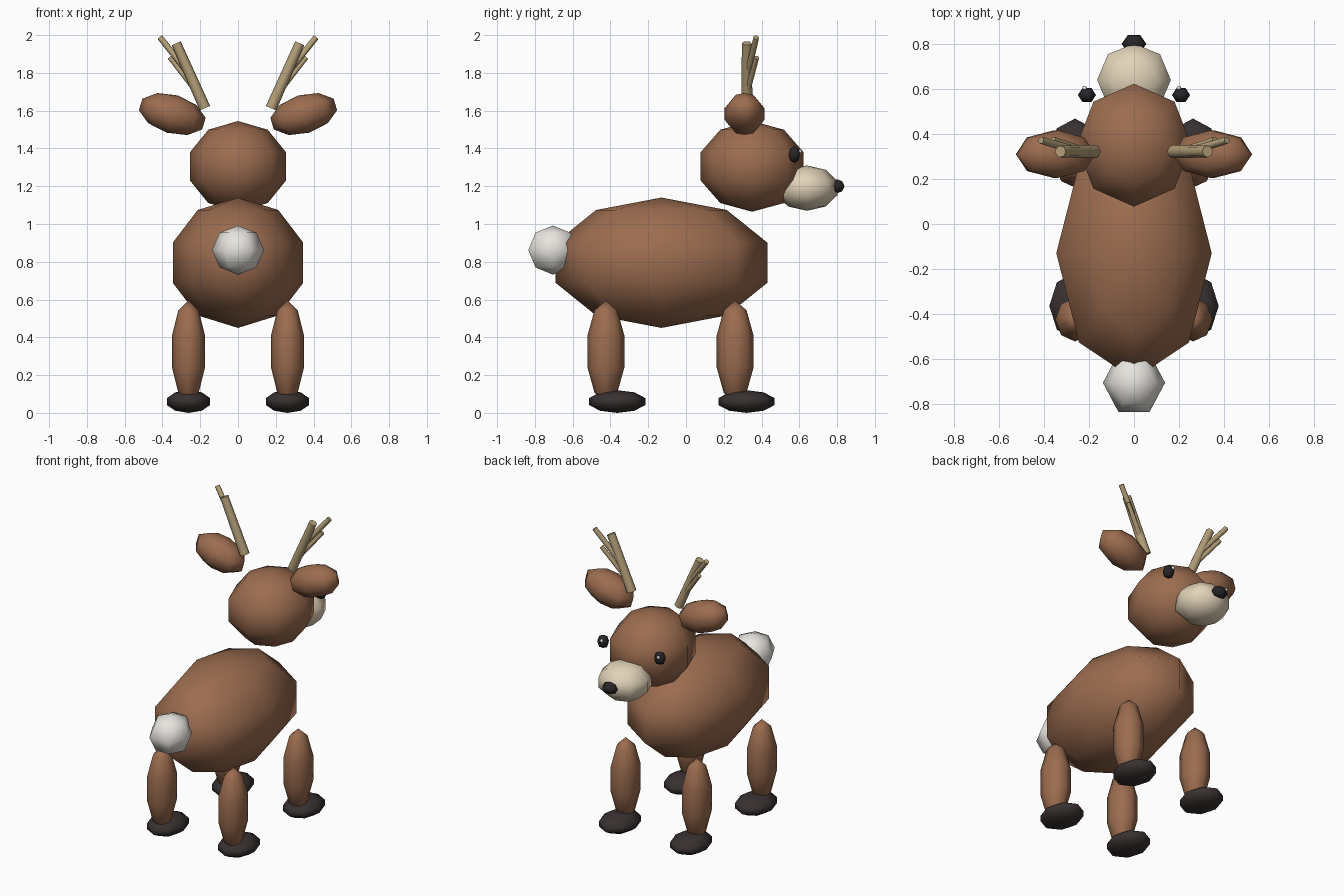
import bpy, bmesh
from math import radians
from mathutils import Matrix, Vector

cube = bpy.data.objects.get("Cube")
if cube:
    bpy.data.objects.remove(cube, do_unlink=True)


def material(name, rgb):
    m = bpy.data.materials.new(name)
    m.use_nodes = True
    m.diffuse_color = (*rgb, 1)
    m.node_tree.nodes["Principled BSDF"].inputs["Base Color"].default_value = (*rgb, 1)
    return m


FUR = material("brown_fur", (0.33, 0.15, 0.078))
CREAM = material("cream_muzzle", (0.76, 0.65, 0.48))
WHITE = material("white_tail", (0.82, 0.80, 0.75))
HORN = material("tan_antler", (0.46, 0.35, 0.19))
HOOF = material("dark_hoof", (0.04, 0.03, 0.03))
BLACK = material("black_nose", (0.02, 0.018, 0.02))
SHINE = material("eye_shine", (0.9, 0.9, 0.9))


def finish(name, bm, mat):
    for f in bm.faces:
        f.smooth = len(f.verts) <= 4
    mesh = bpy.data.meshes.new(name)
    bm.to_mesh(mesh)
    bm.free()
    mesh.materials.append(mat)
    obj = bpy.data.objects.new(name, mesh)
    bpy.context.collection.objects.link(obj)
    return obj


def ball(name, mat, center, radii, segments=8, rings=5, tilt=0):
    """Coarse ellipsoid with corners on the x axis, tilted about y."""
    bm = bmesh.new()
    bmesh.ops.create_uvsphere(bm, u_segments=segments, v_segments=rings, radius=1)
    place = (Matrix.Translation(center) @ Matrix.Rotation(radians(tilt), 4, 'Y')
             @ Matrix.Diagonal((*radii, 1)) @ Matrix.Rotation(radians(90), 4, 'Z'))
    bm.transform(place)
    return finish(name, bm, mat)


def rod(name, mat, start, end, r1, r2):
    """Round bar between two points."""
    a, b = Vector(start), Vector(end)
    bm = bmesh.new()
    bmesh.ops.create_cone(bm, cap_ends=True, segments=8, radius1=r1, radius2=r2,
                          depth=(b - a).length)
    turn = (b - a).to_track_quat('Z', 'Y').to_matrix().to_4x4()
    bm.transform(Matrix.Translation((a + b) / 2) @ turn)
    return finish(name, bm, mat)


# Body, head and face
ball("body", FUR, (0, -0.13, 0.795), (0.363, 0.589, 0.345))
ball("head", FUR, (0, 0.35, 1.305), (0.268, 0.287, 0.24))
ball("muzzle", CREAM, (0, 0.64, 1.19), (0.172, 0.17, 0.12))
ball("nose", BLACK, (0, 0.80, 1.2), (0.055, 0.045, 0.037), 6, 4)
ball("tail", WHITE, (0, -0.705, 0.862), (0.138, 0.15, 0.13), 6, 4)

for side, s in (("left", 1), ("right", -1)):
    # Legs and hooves
    for end, y in (("front", 0.26), ("back", -0.424)):
        ball(f"{end}_{side}_leg", FUR, (s * 0.262, y, 0.325), (0.092, 0.103, 0.27))
        ball(f"{end}_{side}_hoof", HOOF, (s * 0.262, y + 0.06, 0.06), (0.12, 0.156, 0.06))

    # Ears and eyes
    ball(f"{side}_ear", FUR, (s * 0.348, 0.31, 1.582), (0.184, 0.111, 0.103), tilt=-17 * s)
    ball(f"{side}_eye", BLACK, (s * 0.209, 0.573, 1.367), (0.04, 0.036, 0.044), 6, 4)
    ball(f"{side}_eye_shine", SHINE, (s * 0.209 - 0.01, 0.604, 1.385), (0.011,) * 3, 6, 4)

    # Antlers with two tines each
    rod(f"{side}_antler", HORN, (s * 0.175, 0.322, 1.613), (s * 0.327, 0.322, 1.957),
        0.03, 0.026)
    rod(f"{side}_upper_tine", HORN, (s * 0.25, 0.324, 1.785), (s * 0.413, 0.372, 1.988),
        0.018, 0.016)
    rod(f"{side}_lower_tine", HORN, (s * 0.21, 0.322, 1.69), (s * 0.36, 0.374, 1.882),
        0.016, 0.014)
